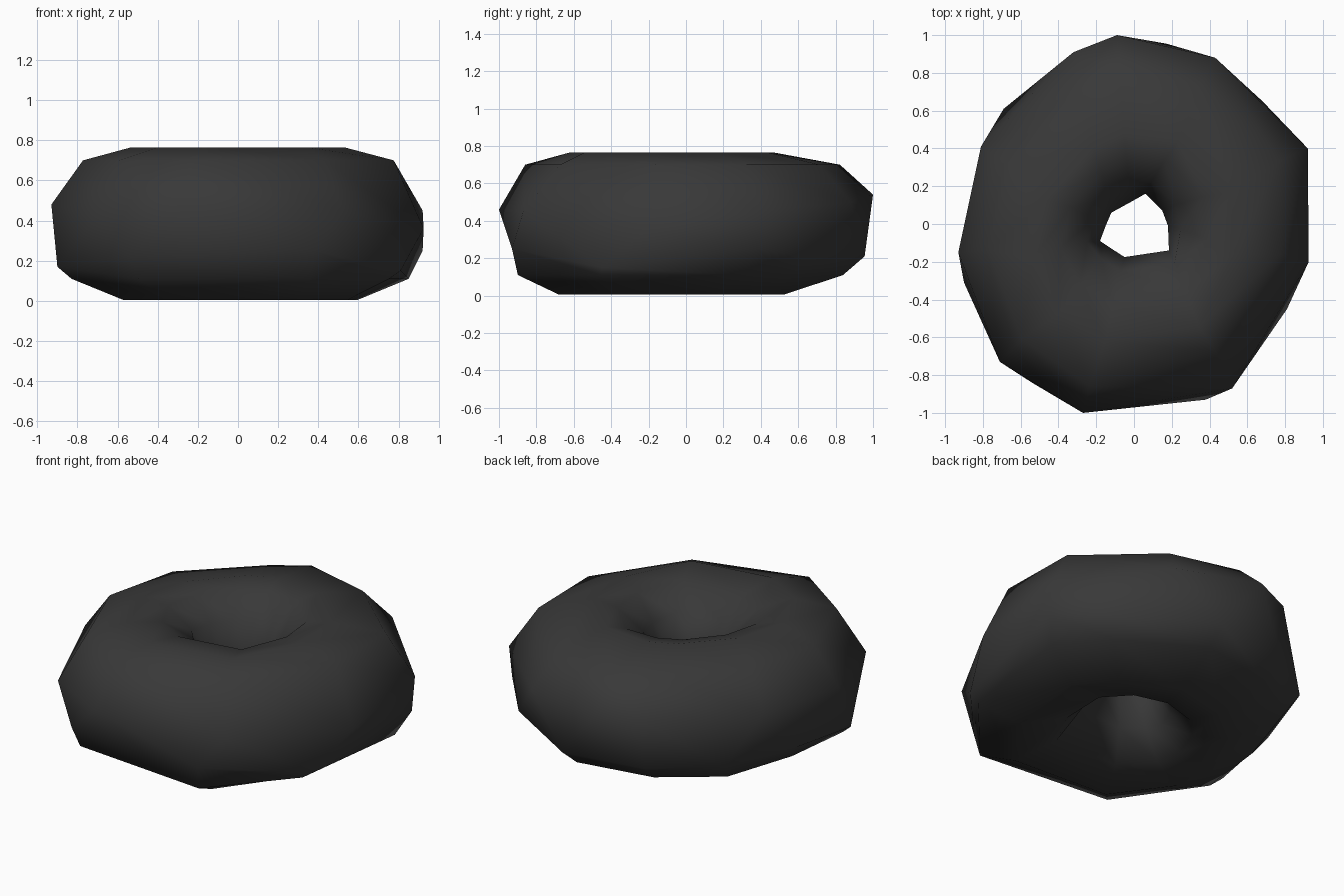
import bpy, bmesh

# Irregular widest edge (x, y, height), twisted lower edge, and points round the hole
outer = [(-0.09, 1.0, .54), (0.43, 0.88, .50), (0.92, 0.40, .45), (0.925, -0.20, .36),
         (0.52, -0.87, .45), (-0.27, -1.0, .46), (-0.71, -0.73, .42), (-0.93, -0.15, .48),
         (-0.81, 0.41, .50), (-0.32, 0.91, .52)]
lower = [(0.17, 0.955, .21), (0.68, 0.65, .21), (0.92, 0.37, .25), (0.81, -0.45, .15),
         (0.38, -0.93, .25), (-0.54, -0.84, .22), (-0.90, -0.31, .17), (-0.84, 0.15, .20),
         (-0.69, 0.61, .22), (-0.33, 0.87, .21)]
hole = [(-0.02, 0.115), (0.06, 0.16), (0.15, 0.07), (0.18, -0.01), (0.185, -0.14),
        (-0.05, -0.175), (-0.12, -0.13), (-0.18, -0.09), (-0.15, -0.01), (-0.12, 0.06)]
# How far out the shoulder sits at each station
shoulder = [.80, .77, .80, .80, .73, .83, .80, .79, .78, .75]

# Cross-section: fraction from hole to edge, height, y shift
bottom_half = [(0, .40, 0), (.11, .17, 0), (.28, .025, -.02), (.58, .005, -.08),
               (.91, .11, -.04)]


def across(h, o, part):
    return [(h[0] + (o[0] - h[0]) * t, h[1] + (o[1] - h[1]) * t + s, z)
            for t, z, s in part]


bm = bmesh.new()
rings = []
for o, l, h, t in zip(outer, lower, hole, shoulder):
    top_half = [(t, .70, 0), (.47, .765, -.06), (.28, .735, -.02), (.09, .61, 0)]
    pts = across(h, l, bottom_half) + [l, o] + across(h, o, top_half)
    rings.append([bm.verts.new(p) for p in pts])

# Skin the sections into a closed ring
n, m = len(rings), len(rings[0])
for i in range(n):
    a, b = rings[i], rings[(i + 1) % n]
    for j in range(m):
        k = (j + 1) % m
        bm.faces.new((a[j], b[j], b[k], a[k]))
bmesh.ops.recalc_face_normals(bm, faces=bm.faces)
for f in bm.faces:
    f.smooth = True

mesh = bpy.data.meshes.new("ring_body")
bm.to_mesh(mesh)
bm.free()
ring = bpy.data.objects.new("ring_body", mesh)
bpy.context.collection.objects.link(ring)

# Dark colour
mat = bpy.data.materials.new("dark_grey")
mat.diffuse_color = (0.04, 0.04, 0.04, 1)
mesh.materials.append(mat)
